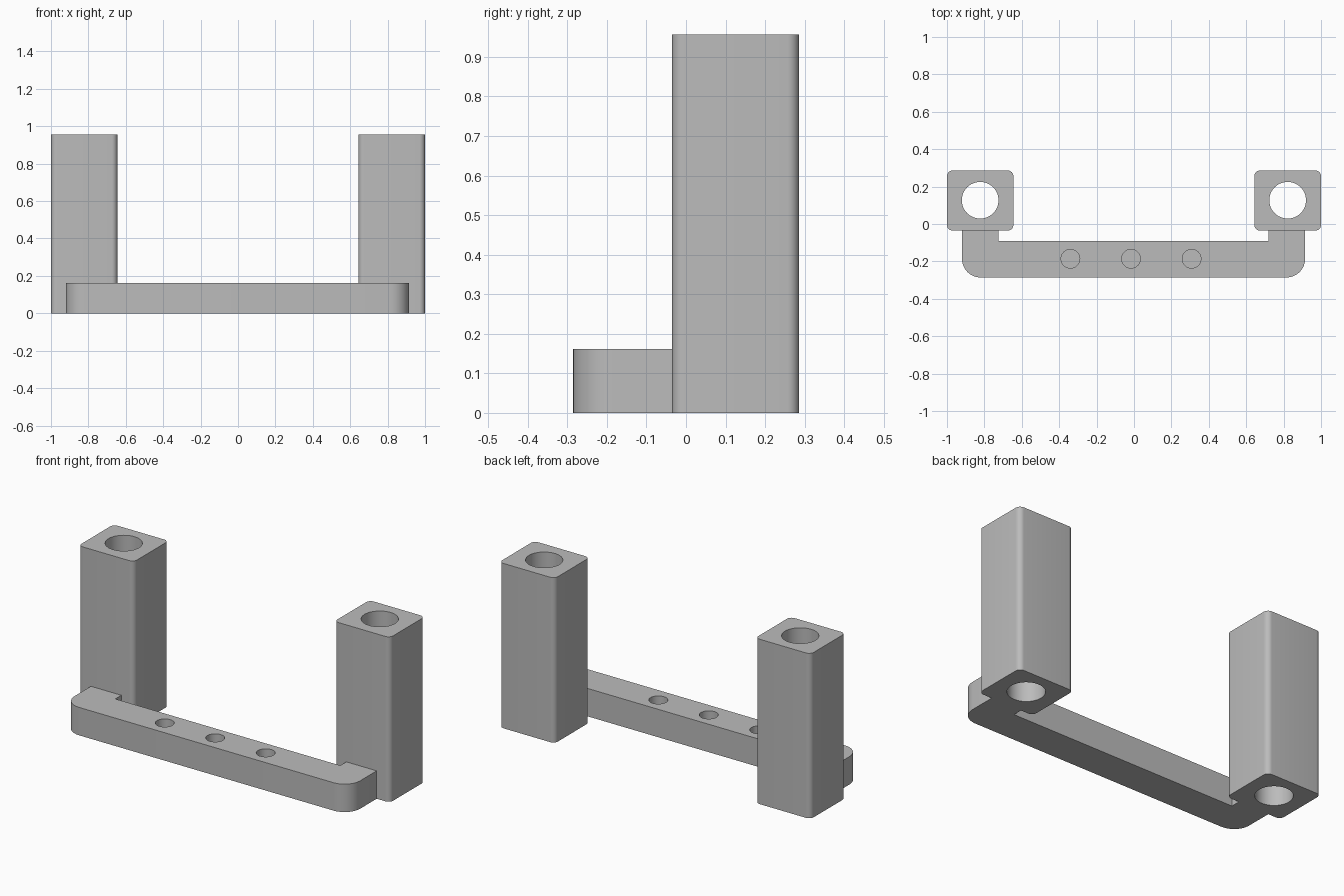
import bpy, bmesh
from math import sin, cos, pi, radians

cube = bpy.data.objects.get("Cube")
if cube:
    bpy.data.objects.remove(cube, do_unlink=True)

grey = bpy.data.materials.new("grey plastic")
colour = (0.5, 0.5, 0.5, 1)
grey.diffuse_color = colour
grey.use_nodes = True
grey.node_tree.nodes["Principled BSDF"].inputs["Base Color"].default_value = colour


def prism(name, outline, z0, z1):
    """Extrude an outline; each point is (x, y, corner radius)."""
    bm = bmesh.new()
    face = bm.faces.new([bm.verts.new((x, y, z0)) for x, y, r in outline])
    up = bmesh.ops.extrude_face_region(bm, geom=[face])["geom"]
    bmesh.ops.translate(bm, verts=[v for v in up if isinstance(v, bmesh.types.BMVert)],
                        vec=(0, 0, z1 - z0))
    # Round the upright edges
    for x, y, r in outline:
        if r:
            edges = [e for e in bm.edges
                     if all(abs(v.co.x - x) + abs(v.co.y - y) < 1e-4 for v in e.verts)]
            bmesh.ops.bevel(bm, geom=edges, offset=r, segments=8, profile=0.5,
                            affect='EDGES')
    bmesh.ops.recalc_face_normals(bm, faces=bm.faces[:])
    mesh = bpy.data.meshes.new(name)
    bm.to_mesh(mesh)
    bm.free()
    obj = bpy.data.objects.new(name, mesh)
    bpy.context.collection.objects.link(obj)
    mesh.materials.append(grey)
    return obj


def drill(obj, x, y, radius, z0, z1):
    """Cut a round hole and discard the cutter."""
    circle = [(x + radius * cos(2 * pi * i / 48), y + radius * sin(2 * pi * i / 48), 0)
              for i in range(48)]
    cutter = prism("hole_cutter", circle, z0, z1)
    cutter.hide_render = True
    mod = obj.modifiers.new("hole", 'BOOLEAN')
    mod.operation = 'DIFFERENCE'
    mod.solver = 'EXACT'
    mod.object = cutter
    bpy.context.view_layer.objects.active = obj
    bpy.ops.object.modifier_apply(modifier=mod.name)
    bpy.data.objects.remove(cutter, do_unlink=True)


# Square posts with a bore through the full height
front, back, height, corner = -0.035, 0.286, 0.957, 0.03
parts = []
for name, x0, x1 in (("right_post", -1, -0.645), ("left_post", 0.643, 1)):
    post = prism(name, [(x0, front, corner), (x1, front, corner),
                        (x1, back, corner), (x0, back, corner)], 0, height)
    drill(post, (x0 + x1) / 2, 0.127, 0.098, -0.1, 1.1)
    parts.append(post)

# Crossbar with two short arms reaching back to the posts
x0, x1, arm, y0, y1 = -0.92, 0.915, 0.195, -0.286, -0.09
bar = prism("crossbar", [
    (x0, y0, 0.1), (x1, y0, 0.1), (x1, front, 0), (x1 - arm, front, 0),
    (x1 - arm, y1, 0), (x0 + arm, y1, 0), (x0 + arm, front, 0), (x0, front, 0)], 0, 0.162)
# Blind screw holes
for x in (-0.34, -0.016, 0.308):
    drill(bar, x, -0.186, 0.05, 0.04, 0.3)
parts.append(bar)

# Smooth the rounded surfaces, keep the edges sharp
bpy.ops.object.select_all(action='DESELECT')
for obj in parts:
    obj.select_set(True)
bpy.context.view_layer.objects.active = bar
bpy.ops.object.shade_smooth_by_angle(angle=radians(30))
